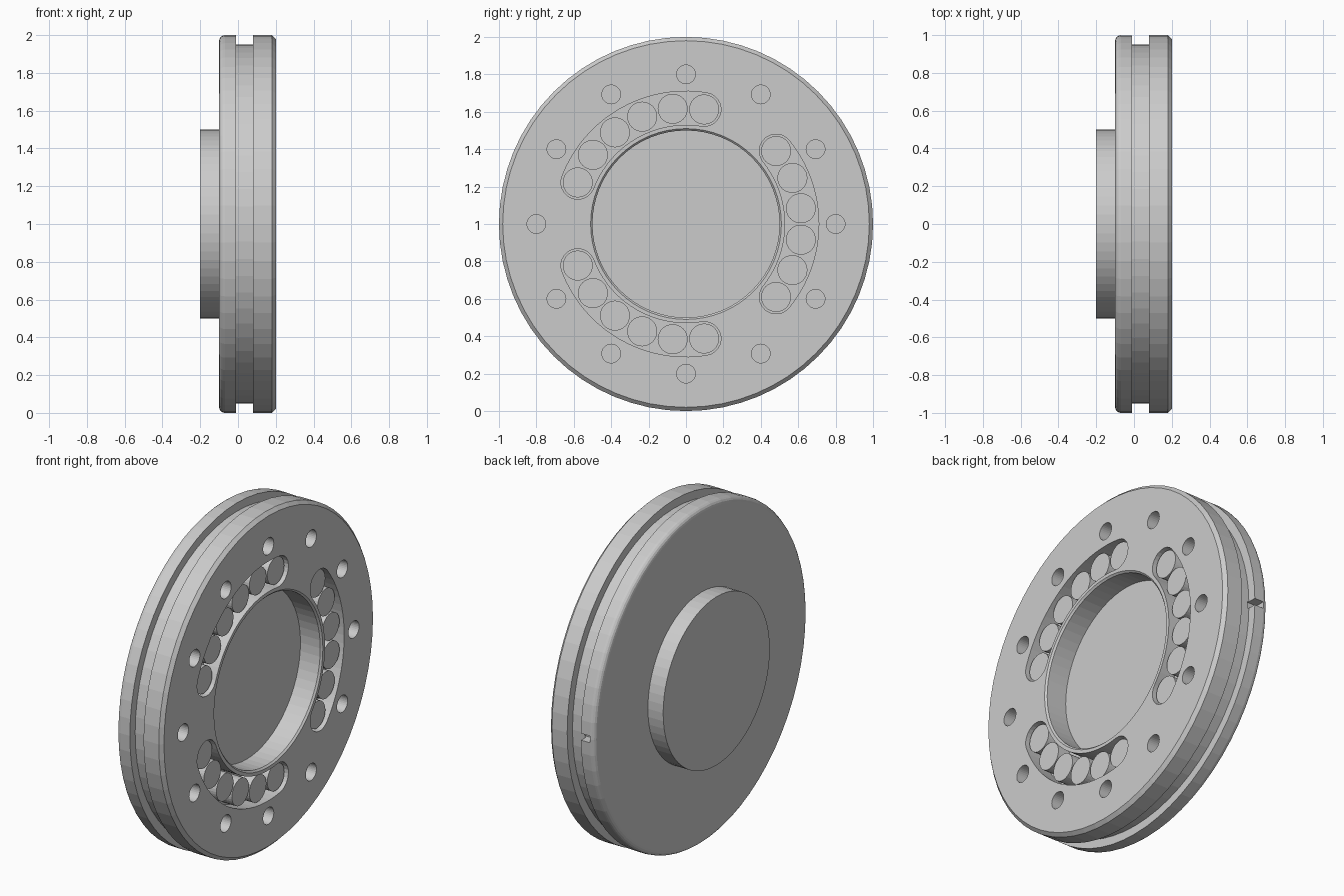
import bpy, bmesh
from math import sin, cos, pi, radians

if "Cube" in bpy.data.objects:
    bpy.data.objects.remove(bpy.data.objects["Cube"])

CZ = 1.0       # height of the disc axis
SEG = 64


def to_object(name, bm):
    bmesh.ops.recalc_face_normals(bm, faces=bm.faces)
    me = bpy.data.meshes.new(name)
    bm.to_mesh(me)
    bm.free()
    ob = bpy.data.objects.new(name, me)
    bpy.context.collection.objects.link(ob)
    return ob


def lathe(name, profile):
    """Revolve (x, radius) points round the x axis, capping both ends."""
    bm = bmesh.new()
    rings = [[bm.verts.new((x, r * cos(2 * pi * i / SEG), CZ + r * sin(2 * pi * i / SEG)))
              for i in range(SEG)] for x, r in profile]
    for a, b in zip(rings, rings[1:]):
        for i in range(SEG):
            j = (i + 1) % SEG
            bm.faces.new((a[i], a[j], b[j], b[i]))
    bm.faces.new(rings[0])
    bm.faces.new(rings[-1])
    return to_object(name, bm)


def add_prism(bm, points, x0, x1):
    """Extrude a (y, z) outline from x0 to x1."""
    a = [bm.verts.new((x0, y, CZ + z)) for y, z in points]
    b = [bm.verts.new((x1, y, CZ + z)) for y, z in points]
    n = len(points)
    bm.faces.new(a)
    bm.faces.new(b)
    for i in range(n):
        j = (i + 1) % n
        bm.faces.new((a[i], a[j], b[j], b[i]))


def polar(r, deg):
    return r * cos(radians(deg)), r * sin(radians(deg))


def circle(centre, r, n):
    return [(centre[0] + r * cos(2 * pi * i / n), centre[1] + r * sin(2 * pi * i / n))
            for i in range(n)]


def slot_outline(mid, half, r, w):
    """Curved slot with round ends, centred on angle mid."""
    pts = [polar(r + w, mid - half + 2 * half * i / 20) for i in range(21)]
    for end, start in ((mid + half, mid + half), (mid - half, mid - half + 180)):
        cy, cz = polar(r, end)
        for i in range(1, 12):
            dy, dz = polar(w, start + 15 * i)
            pts.append((cy + dy, cz + dz))
        if end > mid:
            pts += [polar(r - w, mid + half - 2 * half * i / 20) for i in range(21)]
    return pts


# Main disc: hub at the back, rim groove, recess in the front
back_round = [(-0.1 + 0.03 * (1 - sin(radians(a))), 0.97 + 0.03 * cos(radians(a)))
              for a in (90, 67.5, 45, 22.5, 0)]
disc = lathe("disc_body", [(-0.2, 0.5), (-0.1, 0.5)] + back_round + [
    (-0.01, 1.0), (-0.01, 0.95), (0.08, 0.95), (0.08, 1.0), (0.18, 1.0),
    (0.2, 0.98), (0.2, 0.51), (0.19, 0.5), (0.06, 0.5)])

# Cutters: bolt holes, roller slots and the small rim notch
bm = bmesh.new()
for k in range(12):
    add_prism(bm, circle(polar(0.8, 30 * k), 0.05, 32), 0.1, 0.25)
for mid in (0, 120, 240):
    add_prism(bm, slot_outline(mid, 39, 0.62, 0.09), 0.1, 0.25)
add_prism(bm, [(0.94, -0.02), (1.05, -0.02), (1.05, 0.02), (0.94, 0.02)], -0.07, 0.0)
cutter = to_object("cutter", bm)
cutter.hide_render = True

mod = disc.modifiers.new("cuts", "BOOLEAN")
mod.operation = "DIFFERENCE"
mod.solver = "EXACT"
mod.object = cutter
bpy.context.view_layer.objects.active = disc
bpy.ops.object.modifier_apply(modifier=mod.name)
bpy.data.objects.remove(cutter)

# Rollers, six in each slot
for s, mid in enumerate((0, 120, 240)):
    bm = bmesh.new()
    for k in range(6):
        add_prism(bm, circle(polar(0.62, mid - 39 + 15.6 * k), 0.08, 32), 0.1, 0.18)
    to_object(f"rollers_{s + 1}", bm)
